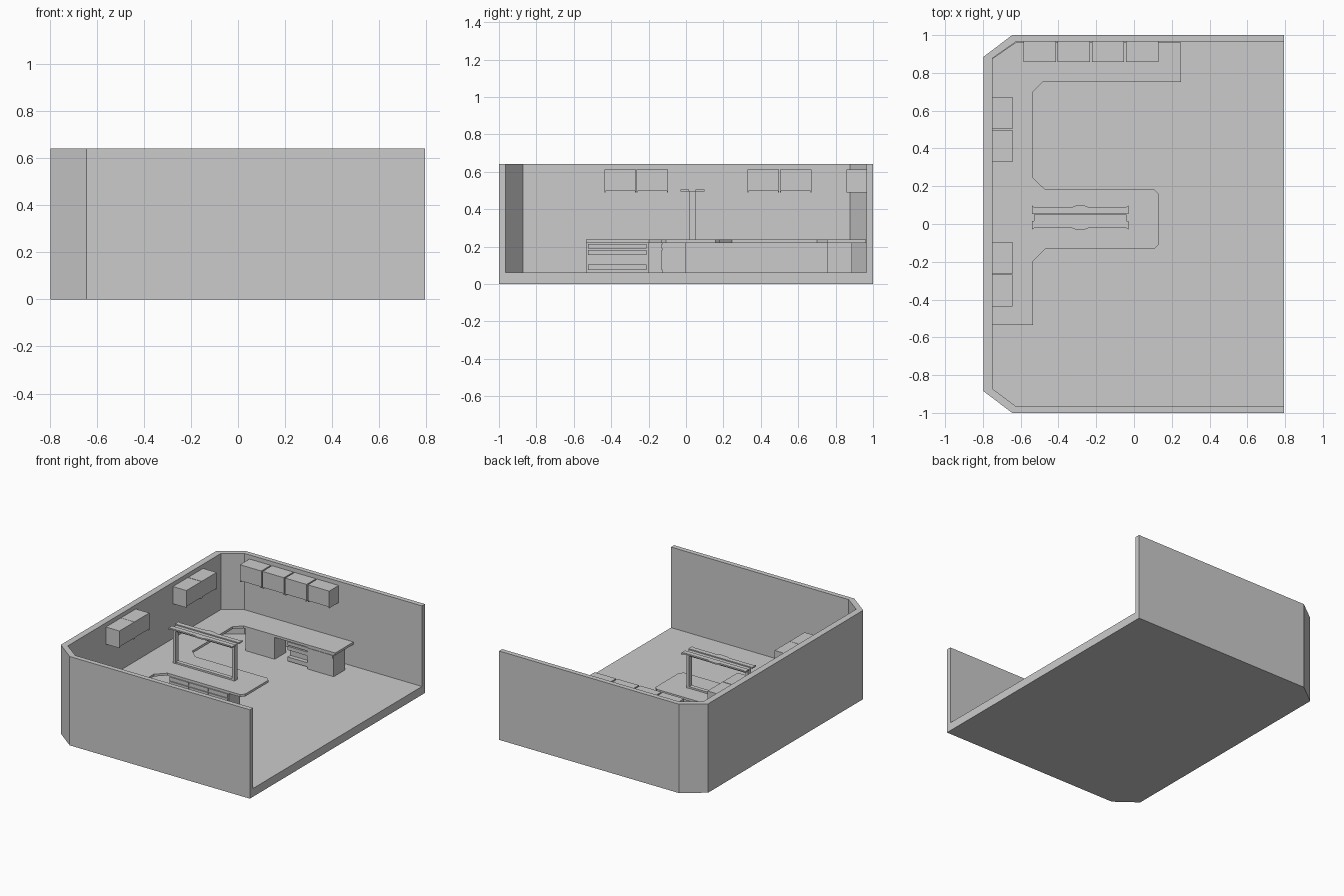
import bpy, bmesh


def prism(name, pts, z0, z1):
    """Extrude a plan outline between two heights."""
    bm = bmesh.new()
    face = bm.faces.new([bm.verts.new((x, y, z0)) for x, y in pts])
    ext = bmesh.ops.extrude_face_region(bm, geom=[face])
    for v in ext["geom"]:
        if isinstance(v, bmesh.types.BMVert):
            v.co.z = z1
    bmesh.ops.recalc_face_normals(bm, faces=bm.faces)
    me = bpy.data.meshes.new(name)
    bm.to_mesh(me)
    bm.free()
    ob = bpy.data.objects.new(name, me)
    bpy.context.collection.objects.link(ob)
    return ob


def box(name, x0, x1, y0, y1, z0, z1):
    return prism(name, [(x0, y0), (x1, y0), (x1, y1), (x0, y1)], z0, z1)


# Room shell: U-shaped wall with chamfered corners, floor inside it
FLOOR, TOP = 0.06, 0.642
outer = [(0.795, -1), (-0.645, -1), (-0.797, -0.885), (-0.797, 0.885), (-0.645, 1), (0.795, 1)]
inner = [(0.795, -0.965), (-0.625, -0.965), (-0.75, -0.872), (-0.75, 0.877), (-0.625, 0.965), (0.795, 0.965)]
prism("wall", outer + inner[::-1], 0, TOP)
prism("floor", inner, 0, FLOOR)

# Worktop with peninsula
C0, C1 = 0.22, 0.237
prism("worktop", [
    (-0.749, -0.535), (-0.535, -0.535), (-0.535, -0.197), (-0.47, -0.132), (0.108, -0.132),
    (0.132, -0.108), (0.132, 0.158), (0.108, 0.182), (-0.47, 0.182), (-0.535, 0.245),
    (-0.535, 0.70), (-0.483, 0.753), (0.25, 0.753), (0.25, 0.962), (-0.625, 0.962), (-0.749, 0.876)], C0, C1)

# Base cabinets under the back worktop
BY0, BY1 = 0.757, 0.888
box("back_base_cabinet", -0.47, -0.237, BY0, BY1, FLOOR, C0)
box("end_base_cabinet", 0.026, 0.235, BY0, BY1, FLOOR, C0)
box("end_drawer_front", 0.032, 0.229, BY0 - 0.004, BY0, 0.19, 0.213)


# Drawer stacks: recessed carcass with protruding fronts
BANDS = [(0.075, 0.105), (0.155, 0.182), (0.19, 0.214)]
box("back_drawer_carcass", -0.134, 0.026, BY0 + 0.03, BY1, FLOOR, C0)
for z0, z1 in BANDS:
    box("back_drawer", -0.134, 0.026, BY0, BY0 + 0.03, z0, z1)

box("side_drawer_carcass", -0.68, -0.55, -0.535, -0.20, FLOOR, C0)
for z0, z1 in BANDS:
    box("side_drawer", -0.55, -0.538, -0.525, -0.21, z0, z1)

# Peninsula base cabinet with drawer fronts
box("peninsula_cabinet", -0.46, 0.015, -0.125, 0.0, FLOOR, C0)
for i in range(3):
    x = -0.455 + i * 0.157
    box("peninsula_drawer", x, x + 0.15, -0.132, -0.125, 0.19, 0.214)
    box("peninsula_door", x, x + 0.15, -0.132, -0.125, 0.075, 0.182)

# Wall cabinets: body plus side panels that drop slightly lower
Z0, Z1, ZP = 0.497, 0.612, 0.488
for y in (-0.437, -0.265, 0.328, 0.502):
    box("side_wall_cabinet", -0.751, -0.642, y, y + 0.17, Z0, Z1)
    for e in (y, y + 0.163):
        box("side_wall_panel", -0.751, -0.642, e, e + 0.007, ZP, Z0)
for i in range(4):
    x = -0.585 + i * 0.181
    box("back_wall_cabinet", x, x + 0.171, 0.857, 0.966, Z0, Z1)
    for e in (x, x + 0.164):
        box("back_wall_panel", e, e + 0.007, 0.857, 0.966, ZP, Z0)

# Serving stand: posts, rails and two shaped slats on the peninsula
YC, XC = 0.034, -0.285
for x in (-0.53, -0.06):
    box("stand_post", x, x + 0.02, YC - 0.017, YC + 0.017, C1, 0.496)
box("stand_foot_rail", -0.51, -0.06, YC - 0.015, YC + 0.015, C1, C1 + 0.012)
box("stand_top_rail", -0.53, -0.04, YC - 0.017, YC + 0.017, 0.47, 0.497)
edge = [(-0.255, 0.064), (-0.24, 0.053), (-0.05, 0.053), (-0.025, 0.063)]
edge = edge + [(-x, y) for x, y in edge[::-1]]
for s in (1, -1):
    pts = [(-0.255, 0.018)] + edge + [(0.255, 0.018)]
    prism("stand_slat", [(XC + x, YC + s * y) for x, y in pts], 0.494, 0.504)
